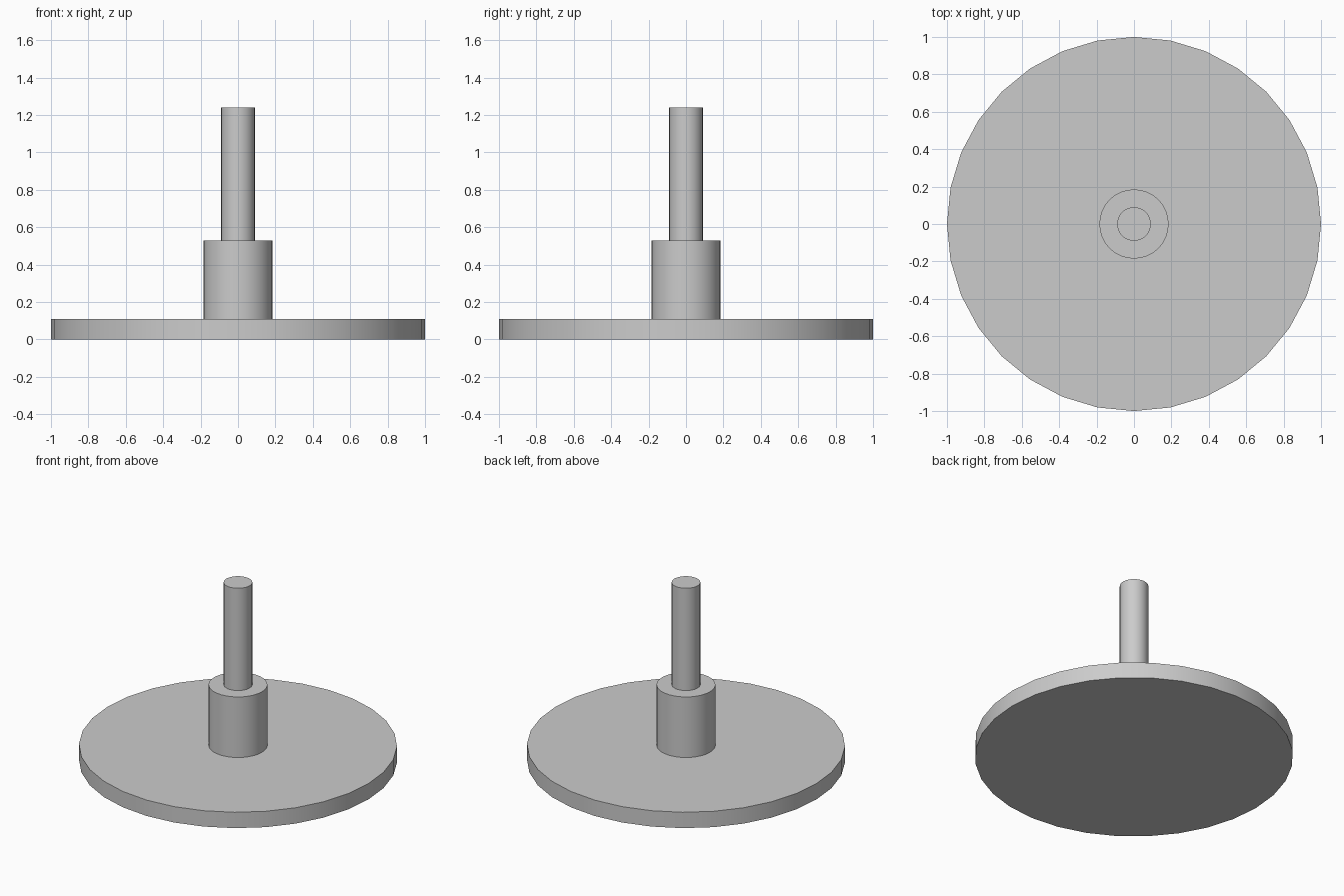
import bpy
import math

cube = bpy.data.objects.get("Cube")
if cube:
    bpy.data.objects.remove(cube, do_unlink=True)

# Single plain grey
GREY = (0.6, 0.6, 0.6, 1.0)
grey = bpy.data.materials.new("light_grey")
grey.use_nodes = True
grey.diffuse_color = GREY
grey.node_tree.nodes["Principled BSDF"].inputs["Base Color"].default_value = GREY


def cylinder(name, radius, bottom, top):
    """Upright smooth-sided cylinder with crisp rims."""
    bpy.ops.mesh.primitive_cylinder_add(
        vertices=32, radius=radius, depth=top - bottom,
        location=(0, 0, (bottom + top) / 2))
    obj = bpy.context.object
    obj.name = name
    obj.data.materials.append(grey)
    bpy.ops.object.shade_smooth_by_angle(angle=math.radians(30))
    return obj


# Wide disc, thick collar and slim shaft, stacked on one axis
cylinder("base_disc", 1.0, 0.0, 0.11)
cylinder("collar", 0.185, 0.11, 0.53)
cylinder("shaft", 0.09, 0.53, 1.24)
